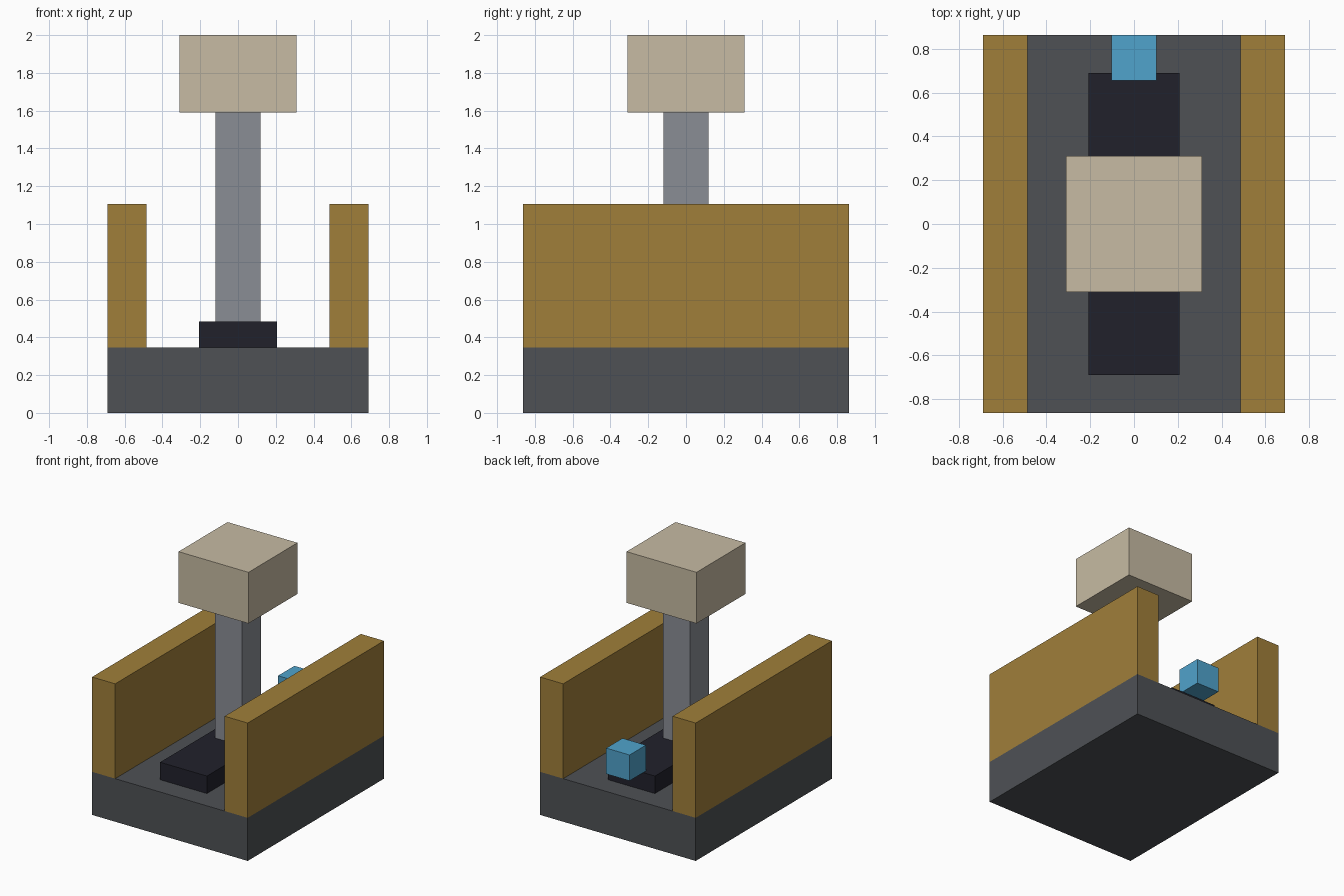
import bpy
import bmesh
from mathutils import Matrix, Vector

if "Cube" in bpy.data.objects:
    bpy.data.objects.remove(bpy.data.objects["Cube"], do_unlink=True)


def material(name, hex_code):
    """Flat material from an sRGB hex code, stored as linear values."""
    srgb = [c / 255 for c in bytes.fromhex(hex_code)]
    color = [c / 12.92 if c < 0.04 else ((c + 0.055) / 1.055) ** 2.4 for c in srgb] + [1]
    mat = bpy.data.materials.new(name)
    mat.use_nodes = True
    mat.diffuse_color = color
    mat.node_tree.nodes["Principled BSDF"].inputs["Base Color"].default_value = color
    return mat


def box(name, mat, size_x, size_y, bottom, top, x=0, y=0):
    """Upright box with its centre at x, y."""
    bm = bmesh.new()
    bmesh.ops.create_cube(bm, size=1, matrix=Matrix.Diagonal((size_x, size_y, top - bottom, 1)))
    mesh = bpy.data.meshes.new(name)
    bm.to_mesh(mesh)
    bm.free()
    mesh.materials.append(mat)
    obj = bpy.data.objects.new(name, mesh)
    obj.location = Vector((x, y, (bottom + top) / 2))
    bpy.context.collection.objects.link(obj)
    return obj


charcoal = material("charcoal grey", "4E5155")
ochre = material("ochre", "A07F3A")
black = material("blue black", "21212B")
steel = material("steel grey", "8A8D95")
tan = material("tan", "C7BBA3")
blue = material("sky blue", "50A3CC")

# Heights where the parts stack
base_top, plinth_top, head_bottom = 0.345, 0.485, 1.59
width, depth = 1.38, 1.725
wall = 0.205

# Base and side walls
box("base", charcoal, width, depth, 0, base_top)
for side, name in ((-1, "right_wall"), (1, "left_wall")):
    box(name, ochre, wall, depth, base_top, 1.105, x=side * (width - wall) / 2)

# Central post on its plinth, with a block head
box("plinth", black, 0.415, 1.38, base_top, plinth_top)
box("post", steel, 0.24, 0.24, plinth_top, head_bottom)
box("head", tan, 0.62, 0.62, head_bottom, 2)

# Small cube at the back, overhanging the plinth
cube = 0.207
box("back_cube", blue, cube, cube, plinth_top, plinth_top + cube, y=(depth - cube) / 2)
